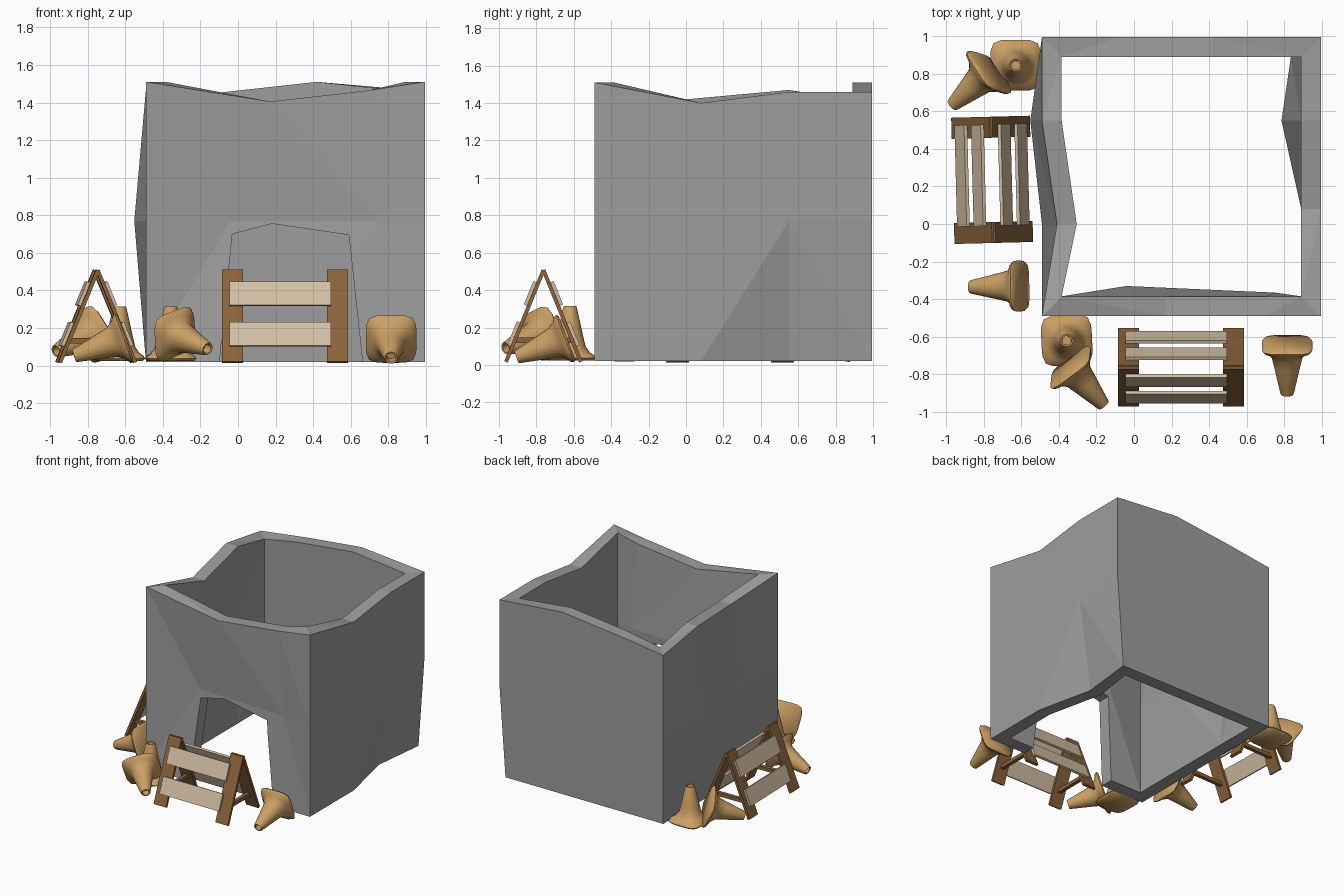
import bpy, bmesh
from math import cos, sin, atan2, radians, tau
from mathutils import Matrix, Vector

cube = bpy.data.objects.get("Cube")
if cube:
    bpy.data.objects.remove(cube, do_unlink=True)


def material(name, rgb):
    m = bpy.data.materials.new(name)
    m.use_nodes = True
    m.diffuse_color = (*rgb, 1)
    m.node_tree.nodes["Principled BSDF"].inputs["Base Color"].default_value = (*rgb, 1)
    return m


CONCRETE = material("concrete grey", (0.34, 0.34, 0.34))
WOOD = material("brown wood", (0.26, 0.125, 0.045))
PLANK = material("pale plank", (0.65, 0.52, 0.37))
CONE = material("cone tan", (0.6, 0.35, 0.13))


def make(name, bm, mat, matrix=Matrix(), smooth=None):
    bmesh.ops.recalc_face_normals(bm, faces=bm.faces)
    mesh = bpy.data.meshes.new(name)
    bm.to_mesh(mesh)
    bm.free()
    mesh.materials.append(mat)
    ob = bpy.data.objects.new(name, mesh)
    bpy.context.collection.objects.link(ob)
    ob.matrix_world = matrix
    bpy.ops.object.select_all(action="DESELECT")
    bpy.context.view_layer.objects.active = ob
    ob.select_set(True)
    if smooth:
        bpy.ops.object.shade_smooth_by_angle(angle=radians(smooth))
    return ob


def box(bm, centre, size, tilt=0):
    bmesh.ops.create_cube(bm, size=1, matrix=Matrix.Translation(centre)
                          @ Matrix.Rotation(tilt, 4, "X") @ Matrix.Diagonal((*size, 1)))


# Concrete walls: columns as (x, y, top height), inward direction per column
LOW, HIGH, THICK, FLOOR = -0.49, 0.995, 0.105, 0.02
columns = [(LOW, LOW, 1.51), (0.17, LOW, 1.405), (0.7, LOW, 1.465),
           (HIGH, LOW, 1.51), (HIGH, 0.08, 1.4), (HIGH, 0.55, 1.46),
           (HIGH, HIGH, 1.46), (0.42, HIGH, 1.51), (-0.08, HIGH, 1.455),
           (LOW, HIGH, 1.4), (LOW, 0.55, 1.47), (LOW, 0, 1.42)]
# Dents and bulges: (column, row) -> shift
dents = {(1, 1): (-0.21, 0.055), (2, 1): (0.05, 0.02), (5, 0): (-0.105, 0),
         (6, 0): (-0.055, 0), (10, 1): (-0.062, 0), (11, 2): (0.08, 0)}


def inward(v):
    return THICK if v == LOW else -THICK if v == HIGH else 0


bm = bmesh.new()
rings = []
for inner in (0, 1):
    for row in range(3):
        ring = []
        for i, (x, y, top) in enumerate(columns):
            dx, dy = dents.get((i, row), (0, 0))
            z = (FLOOR, 0.77, top)[row]
            ring.append(bm.verts.new((x + dx + inner * inward(x),
                                      y + dy + inner * inward(y), z)))
        rings.append(ring)
loop = rings[:3] + rings[:2:-1]
for a, b in zip(loop, loop[1:] + loop[:1]):
    for i in range(len(columns)):
        j = (i + 1) % len(columns)
        bm.faces.new((a[i], a[j], b[j], b[i]))
bmesh.ops.triangulate(bm, faces=bm.faces)
walls = make("concrete_walls", bm, CONCRETE)

# Doorway cut through the front wall
outline = [(-0.105, -0.05), (-0.03, 0.7), (0.18, 0.755), (0.59, 0.695), (0.67, -0.05)]
bm = bmesh.new()
ends = [[bm.verts.new((x, y, z)) for x, z in outline] for y in (-0.7, -0.2)]
for end in ends:
    bm.faces.new(end)
for i in range(len(outline)):
    j = (i + 1) % len(outline)
    bm.faces.new((ends[0][i], ends[0][j], ends[1][j], ends[1][i]))
cutter = make("doorway_cutter", bm, CONCRETE)
cutter.hide_render = True
cut = walls.modifiers.new("doorway", "BOOLEAN")
cut.operation, cut.solver, cut.object = "DIFFERENCE", "EXACT", cutter
bpy.context.view_layer.objects.active = walls
bpy.ops.object.modifier_apply(modifier="doorway")
bpy.data.objects.remove(cutter, do_unlink=True)


# Folding barriers: plank legs, low ties and two boards on each face
def barrier(name, centre, turn):
    place = Matrix.Translation(centre) @ Matrix.Rotation(radians(turn), 4, "Z")
    lean = atan2(0.2, 0.49)
    frame, boards = bmesh.new(), bmesh.new()
    for x in (-0.28, 0.28):
        for side in (-1, 1):
            box(frame, (x, side * 0.1, 0.25), (0.112, 0.02, 0.53), side * lean)
        box(frame, (x, 0, 0.12), (0.03, 0.31, 0.03))
    for side in (-1, 1):
        for z in (0.37, 0.155):
            y = side * ((0.495 - z) * 0.41 + 0.02)
            box(boards, (-0.025, y, z), (0.54, 0.018, 0.135), side * lean)
    make(name + "_frame", frame, WOOD, place)
    make(name + "_boards", boards, PLANK, place)


barrier("front_barrier", (0.25, -0.762, 0.012), 0)
barrier("side_barrier", (-0.755, 0.235, 0.012), -88.5)


# Road cones: rounded square foot flaring into a round hollow tip
def cone(name, base, aim=None, roll=0):
    # (radius, height, squareness exponent)
    profile = [(0.125, 0, 5), (0.135, 0.012, 5), (0.128, 0.026, 4.5), (0.105, 0.042, 3),
               (0.083, 0.075, 2), (0.07, 0.13, 2), (0.037, 0.28, 2), (0.033, 0.29, 2),
               (0.025, 0.287, 2), (0.024, 0.24, 2)]
    count = 24
    bm = bmesh.new()
    rings = []
    for r, z, p in profile:
        ring = []
        for k in range(count):
            c, s = cos(tau * k / count), sin(tau * k / count)
            d = r / (abs(c) ** p + abs(s) ** p) ** (1 / p)
            ring.append(bm.verts.new((d * c, d * s, z)))
        rings.append(ring)
    for a, b in zip(rings, rings[1:]):
        for k in range(count):
            m = (k + 1) % count
            bm.faces.new((a[k], a[m], b[m], b[k]))
    bm.faces.new(rings[0])
    bm.faces.new(rings[-1])
    place = Matrix.Translation(base)
    if aim:
        axis = Vector(aim) - Vector(base)
        place = place @ axis.to_track_quat("Z", "Y").to_matrix().to_4x4()
    make(name, bm, CONE, place @ Matrix.Rotation(roll, 4, "Z"), 50)


cone("back_standing_cone", (-0.63, 0.845, 0.025))
cone("front_standing_cone", (-0.358, -0.62, 0.025), roll=0.05)
cone("back_fallen_cone", (-0.765, 0.815, 0.17), (-0.97, 0.63, 0.075), 0.5)
cone("side_fallen_cone", (-0.6, -0.33, 0.15), (-0.875, -0.335, 0.05))
cone("front_fallen_cone", (-0.345, -0.755, 0.17), (-0.165, -0.96, 0.09), 0.3)
cone("right_fallen_cone", (0.815, -0.636, 0.145), (0.815, -0.91, 0.04))
